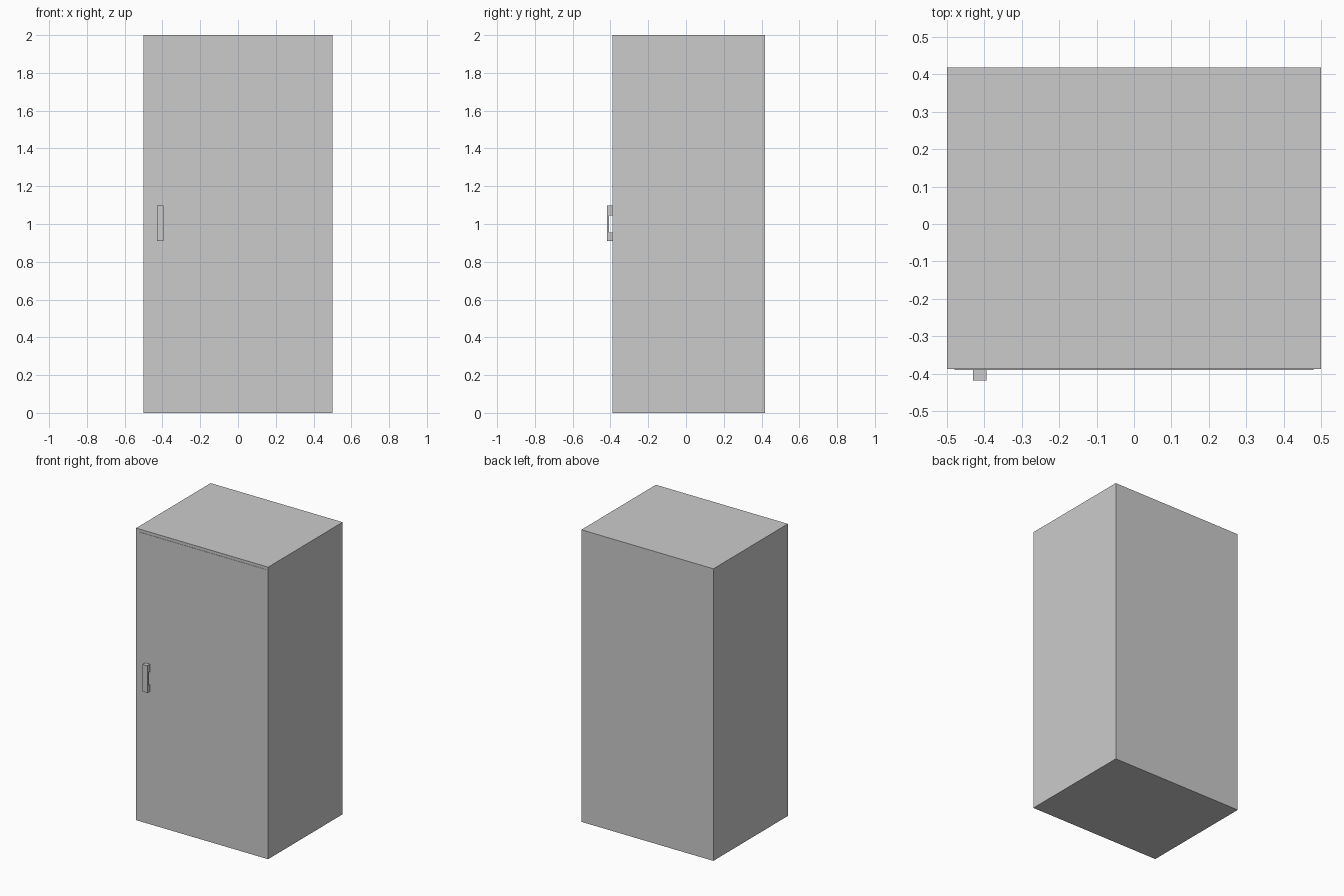
import bpy
import bmesh

if "Cube" in bpy.data.objects:
    bpy.data.objects.remove(bpy.data.objects["Cube"])


def box(bm, x, y, z):
    """Add an axis-aligned box from (min, max) ranges."""
    verts = bmesh.ops.create_cube(bm, size=1)["verts"]
    for v in verts:
        v.co = [r[0] + (c + 0.5) * (r[1] - r[0]) for c, r in zip(v.co, (x, y, z))]
    return verts


def make(name, bm):
    mesh = bpy.data.meshes.new(name)
    bm.to_mesh(mesh)
    bm.free()
    obj = bpy.data.objects.new(name, mesh)
    bpy.context.collection.objects.link(obj)
    return obj


FRONT, BACK = -0.388, 0.418

# Cabinet body
bm = bmesh.new()
box(bm, (-0.5, 0.5), (FRONT, BACK), (0, 2))
make("cabinet_body", bm)

# Door panel, inset in the front and barely proud of it
bm = bmesh.new()
box(bm, (-0.48, 0.48), (FRONT - 0.002, FRONT + 0.02), (0.02, 1.98))
make("door", bm)

# Bracket handle: a C profile in the y-z plane, extruded along x
bm = bmesh.new()
y0, y1, y2 = -0.418, -0.408, FRONT
profile = [(y2, 0.911), (y0, 0.911), (y0, 1.097), (y2, 1.097),
           (y2, 1.046), (y1, 1.046), (y1, 0.956), (y2, 0.956)]
face = bm.faces.new([bm.verts.new((-0.43, y, z)) for y, z in profile])
ext = bmesh.ops.extrude_face_region(bm, geom=[face])["geom"]
bmesh.ops.translate(bm, vec=(0.036, 0, 0),
                    verts=[g for g in ext if isinstance(g, bmesh.types.BMVert)])
bmesh.ops.recalc_face_normals(bm, faces=bm.faces)
make("door_handle", bm)
